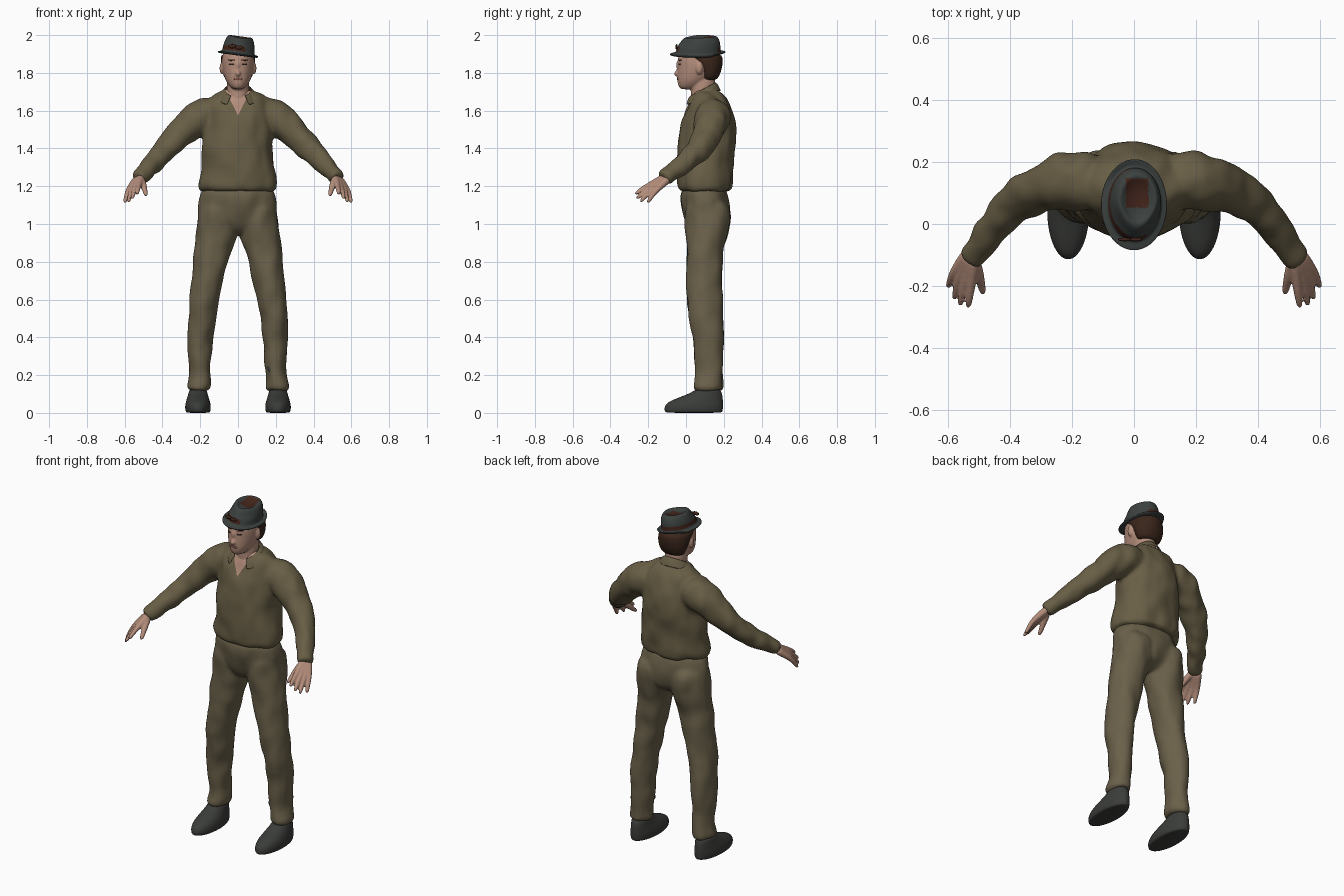
import bpy, bmesh
from math import sin, cos, pi, radians
from mathutils import Vector, Matrix, noise
from mathutils.bvhtree import BVHTree

cube = bpy.data.objects.get("Cube")
if cube:
    bpy.data.objects.remove(cube, do_unlink=True)

SIDES = 24


def material(name, r, g, b):
    mat = bpy.data.materials.new(name)
    mat.diffuse_color = (r, g, b, 1)
    mat.use_nodes = True
    shader = mat.node_tree.nodes["Principled BSDF"]
    shader.inputs["Base Color"].default_value = (r, g, b, 1)
    shader.inputs["Roughness"].default_value = 0.9
    return mat


shirt_olive = material("shirt olive", .138, .112, .06)
trouser_olive = material("trouser olive", .145, .118, .068)
shoe_grey = material("shoe grey", .043, .046, .041)
hat_grey = material("hat grey", .045, .054, .05)
band_brown = material("band brown", .055, .018, .011)
hair_brown = material("hair brown", .042, .019, .011)
skin = material("skin", .46, .27, .2)
lip_pink = material("lip", .27, .11, .085)
eye_dark = material("eye dark", .03, .02, .017)


def loft(bm, rings):
    """Closed skin through elliptical rings given as (centre, u, v)."""
    rows = []
    for c, u, v in rings:
        angles = [2 * pi * k / SIDES for k in range(SIDES)]
        rows.append([bm.verts.new(c + u * cos(a) + v * sin(a)) for a in angles])
    for low, high in zip(rows, rows[1:]):
        for k in range(SIDES):
            n = (k + 1) % SIDES
            bm.faces.new((low[k], low[n], high[n], high[k]))
    bm.faces.new(rows[0][::-1])
    bm.faces.new(rows[-1])


def stack(bm, sections):
    """Horizontal sections: height, centre x, half width, front y, back y."""
    loft(bm, [(Vector((cx, (f + b) / 2, z)), Vector((w, 0, 0)), Vector((0, (b - f) / 2, 0)))
              for z, cx, w, f, b in sections])


def tube(bm, points):
    """Round limb through points given as x, y, z, radius."""
    pos = [Vector(p[:3]) for p in points]
    rings = []
    for i, p in enumerate(points):
        d = (pos[min(i + 1, len(pos) - 1)] - pos[max(i - 1, 0)]).normalized()
        u = d.cross(Vector((0, 0, 1))).normalized()
        rings.append((pos[i], u * p[3], u.cross(d) * p[3]))
    loft(bm, rings)


def finish(name, bm, mats, voxel=0, relax=0, folds=0, levels=2):
    """Turn the bmesh into a smooth object, optionally fused into one skin."""
    bmesh.ops.recalc_face_normals(bm, faces=bm.faces)
    mesh = bpy.data.meshes.new(name)
    bm.to_mesh(mesh)
    bm.free()
    ob = bpy.data.objects.new(name, mesh)
    bpy.context.collection.objects.link(ob)
    if levels:
        ob.modifiers.new("round", "SUBSURF").levels = levels
    if voxel:
        mod = ob.modifiers.new("fuse", "REMESH")
        mod.mode, mod.voxel_size = "VOXEL", voxel
        mod = ob.modifiers.new("relax", "SMOOTH")
        mod.factor, mod.iterations = .5, relax
    ready = ob.evaluated_get(bpy.context.evaluated_depsgraph_get())
    ob.data = bpy.data.meshes.new_from_object(ready)
    ob.modifiers.clear()
    if folds:
        shifts = [v.normal * folds * noise.noise(Vector((v.co.x * 14, v.co.y * 14, v.co.z * 9)))
                  for v in ob.data.vertices]
        for v, s in zip(ob.data.vertices, shifts):
            v.co += s
    ob.data.materials.clear()
    for m in mats:
        ob.data.materials.append(m)
    ob.data.shade_smooth()
    return ob


# Shirt: torso and sleeves fused together
bm = bmesh.new()
stack(bm, [(z, 0, w, f, b) for z, w, f, b in [
    (1.165, .185, -.03, .225), (1.185, .21, -.05, .245), (1.22, .212, -.053, .25),
    (1.28, .198, -.05, .25), (1.36, .188, -.052, .262), (1.45, .186, -.048, .27),
    (1.55, .185, -.025, .262), (1.62, .18, 0, .24), (1.665, .16, .02, .22),
    (1.695, .11, .035, .195), (1.72, .065, .04, .165)]])
for s in (1, -1):
    tube(bm, [(s * x, y, z, r) for x, y, z, r in [
        (.09, .14, 1.59, .09), (.18, .14, 1.575, .1), (.24, .135, 1.54, .092),
        (.31, .115, 1.475, .076), (.38, .075, 1.4, .066), (.45, -.005, 1.325, .055),
        (.505, -.085, 1.265, .044), (.523, -.112, 1.248, .044), (.53, -.122, 1.24, .036)]])
shirt = finish("shirt", bm, [shirt_olive, skin], .01, 5, .011)

# Open neckline cut into the shirt front
OPEN_Z = 1.575
bm = bmesh.new()
bm.from_mesh(shirt.data)
for s in (1, -1):
    bmesh.ops.bisect_plane(bm, geom=bm.verts[:] + bm.edges[:] + bm.faces[:],
                           plane_co=(0, 0, OPEN_Z), plane_no=(s, 0, -.5))
for f in bm.faces:
    c = f.calc_center_median()
    f.material_index = int(c.y < .09 and abs(c.x) < (c.z - OPEN_Z) * .5)
bm.to_mesh(shirt.data)
bm.free()

# Collar strip wrapped from one lapel round the nape to the other
bm = bmesh.new()
rows = []
for k in range(-12, 13):
    a = radians(k * 12.5)
    front = max(0, -cos(a))
    top = 1.712 + .038 * cos(a)
    inner = Vector((.068 * sin(a), .085 + .07 * cos(a), top))
    middle = Vector((.083 * sin(a), .085 + .084 * cos(a), top - .008))
    outer = Vector((.108 * sin(a), .085 + .1 * cos(a), top - .045 - .01 * front))
    rows.append([bm.verts.new(p) for p in (inner, middle, outer)])
for p, q in zip(rows, rows[1:]):
    for i in range(2):
        bm.faces.new((p[i], p[i + 1], q[i + 1], q[i]))
thick = bmesh.ops.solidify(bm, geom=bm.faces[:], thickness=.008)
finish("collar", bm, [shirt_olive], levels=1)

# Trousers: hips and legs fused together
bm = bmesh.new()
stack(bm, [(z, 0, w, f, b) for z, w, f, b in [
    (1.21, .185, -.025, .21), (1.15, .2, -.035, .225), (1.08, .213, -.02, .235),
    (1.0, .21, 0, .225), (.96, .18, .03, .19), (.945, .1, .06, .16)]])
for s in (1, -1):
    stack(bm, [(z, s * (i + o) / 2, (o - i) / 2, f, b) for z, i, o, f, b in [
        (1.14, .02, .19, 0, .21), (1.06, .0, .215, -.008, .246), (.95, .003, .222, 0, .222),
        (.88, .025, .23, .003, .2), (.8, .052, .238, .003, .192), (.7, .077, .25, .003, .19),
        (.6, .1, .261, .005, .192), (.54, .112, .264, .012, .196), (.45, .125, .267, .025, .198),
        (.35, .138, .265, .04, .198), (.22, .145, .258, .052, .193), (.17, .145, .264, .045, .195),
        (.13, .145, .274, .038, .198), (.115, .155, .262, .05, .19)]])
finish("trousers", bm, [trouser_olive], .01, 4, .009)

# Worn patch on the left shin
bm = bmesh.new()
bmesh.ops.create_uvsphere(bm, u_segments=16, v_segments=8, radius=1, matrix=Matrix.Translation(
    (.172, .062, .235)) @ Matrix.Rotation(-.35, 4, "Z") @ Matrix.Diagonal((.016, .005, .023, 1)))
finish("shin_patch", bm, [shoe_grey], levels=0)

for s, side in ((1, "left"), (-1, "right")):
    # Shoe
    bm = bmesh.new()
    stack(bm, [(z, s * .212, w, f, b) for z, w, f, b in [
        (0, .056, -.1, .185), (.004, .066, -.115, .195), (.035, .07, -.117, .198),
        (.06, .064, -.095, .197), (.085, .056, -.03, .195), (.105, .05, .025, .19),
        (.13, .045, .055, .18)]])
    finish(side + "_shoe", bm, [shoe_grey])

    # Hand: four fingers running from the wrist, plus the thumb
    bm = bmesh.new()
    tips = [(.535, -.272, 1.155), (.562, -.266, 1.13), (.58, -.245, 1.113), (.6, -.205, 1.108)]
    for i, tip in enumerate(tips):
        t = i / 3
        wrist = Vector((.513, -.105, 1.25)).lerp(Vector((.532, -.092, 1.242)), t)
        knuckle = Vector((.525, -.195, 1.205)).lerp(Vector((.582, -.158, 1.178)), t)
        joint = knuckle.lerp(Vector(tip), .5) + Vector((0, 0, .006))
        path = [(wrist, .024), (wrist.lerp(knuckle, .5), .019), (knuckle, .015),
                (joint, .012), (Vector(tip), .01)]
        tube(bm, [(s * p.x, p.y, p.z, r) for p, r in path])
    tube(bm, [(s * x, y, z, r) for x, y, z, r in [
        (.515, -.11, 1.245, .02), (.502, -.16, 1.21, .018), (.492, -.195, 1.175, .013),
        (.486, -.228, 1.148, .01)]])
    finish(side + "_hand", bm, [skin], .005, 2, levels=1)

# Head with neck, nose, brow and ears
bm = bmesh.new()
stack(bm, [(z, 0, w, f, b) for z, w, f, b in [
    (1.712, .022, -.025, .04), (1.725, .042, -.04, .075), (1.755, .064, -.047, .125),
    (1.79, .077, -.048, .165), (1.83, .085, -.046, .185), (1.87, .087, -.046, .188),
    (1.91, .08, -.035, .175), (1.94, .06, .0, .14)]])
stack(bm, [(1.58, 0, .06, .03, .15), (1.66, 0, .06, .025, .15), (1.72, 0, .06, .025, .155),
           (1.8, 0, .062, .03, .16)])
tube(bm, [(0, -.036, 1.865, .011), (0, -.047, 1.83, .013), (0, -.055, 1.802, .018),
          (0, -.04, 1.785, .014)])
for s in (1, -1):
    bmesh.ops.create_uvsphere(bm, u_segments=16, v_segments=8, radius=1, matrix=Matrix.Translation(
        (s * .086, .07, 1.825)) @ Matrix.Diagonal((.012, .018, .033, 1)))
head = finish("head", bm, [skin], .006, 3)

# Hair covering the back and sides of the head
bm = bmesh.new()
stack(bm, [(z, 0, w, f, b) for z, w, f, b in [
    (1.76, .058, .085, .155), (1.775, .074, .075, .172), (1.81, .086, .06, .188),
    (1.85, .092, .03, .195), (1.88, .093, -.02, .196), (1.905, .086, -.03, .185)]])
finish("hair", bm, [hair_brown])

# Facial features laid on the face surface
bm = bmesh.new()
bm.from_mesh(head.data)
face_tree = BVHTree.FromBMesh(bm)
bm.free()


def feature(name, spots, width, height, mat):
    bm = bmesh.new()
    for x, z in spots:
        hit = face_tree.ray_cast(Vector((x, -1, z)), Vector((0, 1, 0)))[0]
        bmesh.ops.create_uvsphere(bm, u_segments=12, v_segments=8, radius=1,
                                  matrix=Matrix.Translation(hit) @ Matrix.Rotation(x * 12, 4, "Z")
                                  @ Matrix.Diagonal((width, .003, height, 1)))
    finish(name, bm, [mat], levels=0)


feature("eyes", [(-.034, 1.846), (.034, 1.846)], .014, .005, eye_dark)
feature("eyebrows", [(-.036, 1.868), (.036, 1.868)], .02, .004, hair_brown)
feature("lips", [(-.009, 1.768), (.009, 1.768)], .016, .006, lip_pink)

# Hat: brim, crown and dented top, tipped to one side
HAT = Vector((0, .062, 1.898))
bm = bmesh.new()
loft(bm, [(HAT + Vector((0, z * .15, z)), Vector((.108 * f, 0, 0)), Vector((0, .148 * f, 0)))
          for f, z in [(.74, -.006), (.98, -.006), (1.01, .001), (.99, .005), (.84, .007),
                       (.8, .014), (.78, .04), (.74, .066), (.64, .092), (.52, .1),
                       (.38, .083), (.1, .076)]])
for v in bm.verts:
    d = v.co - HAT
    if d.z > .05:
        v.co.x *= 1 - 3 * max(0, -d.y)
        v.co.z -= .12 * max(0, -d.y)
    elif abs(d.y) > .1 and d.z < .006:
        v.co.z += .012 * (d.y > 0)
bmesh.ops.transform(bm, verts=bm.verts, matrix=Matrix.Translation(HAT)
                    @ Matrix.Rotation(.13, 4, "Y") @ Matrix.Translation(-HAT))
hat = finish("hat", bm, [hat_grey, band_brown])
for p in hat.data.polygons:
    d = p.center - HAT
    level = d.z + .13 * d.x
    band = .016 < level < .042 and d.x < .04
    dent = abs(d.x - .01) < .036 and -.01 < d.y < .085 and level > .07
    p.material_index = int(band or dent)

# Bow on the hat front
bm = bmesh.new()
for s in (1, -1):
    bmesh.ops.create_uvsphere(bm, u_segments=16, v_segments=8, radius=1, matrix=Matrix.Translation(
        (s * .018 - .012, -.05, 1.938 - s * .003)) @ Matrix.Diagonal((.022, .006, .011, 1)))
finish("hat_bow", bm, [band_brown], levels=0)
